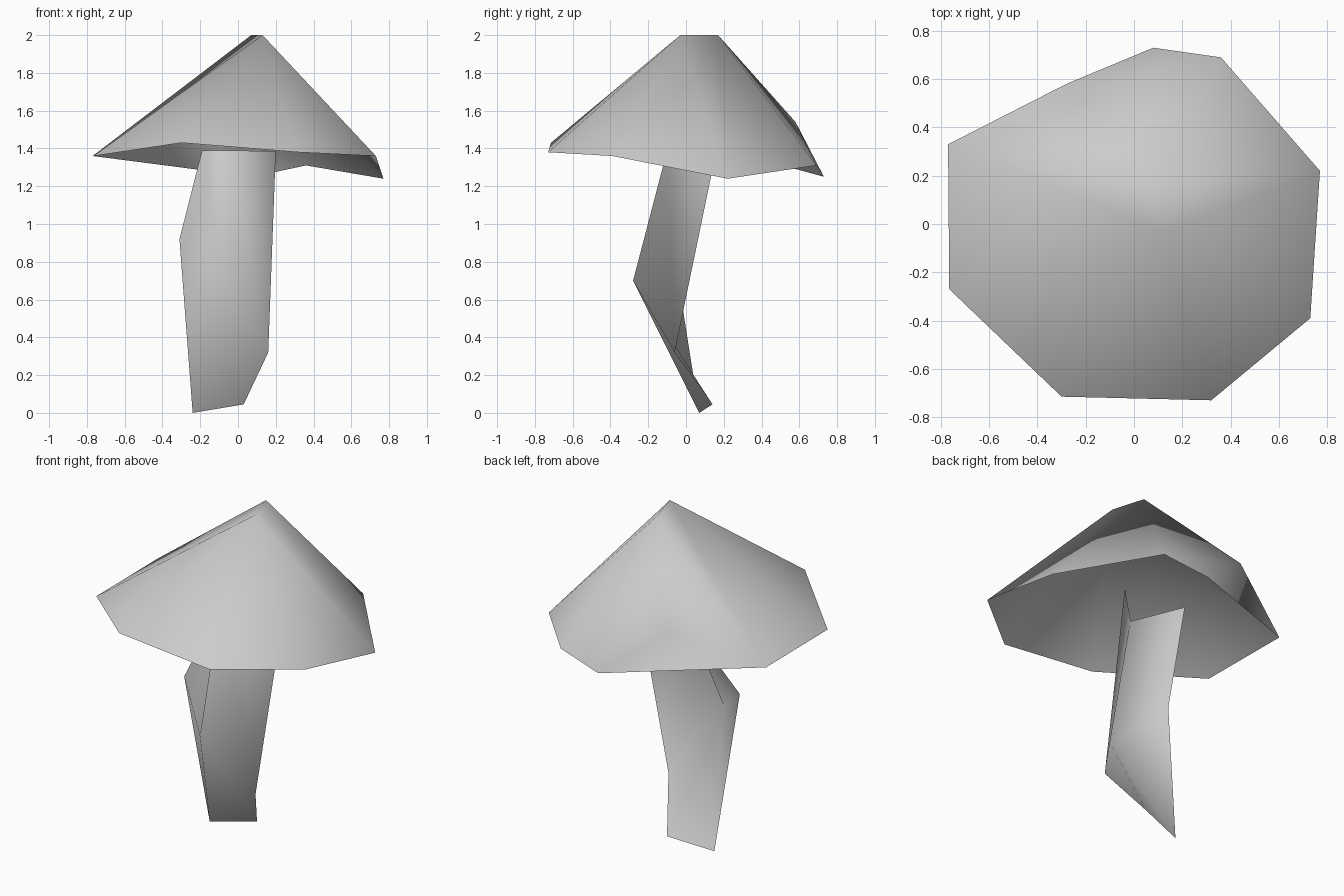
import bpy
import bmesh

default = bpy.data.objects.get("Cube")
if default:
    bpy.data.objects.remove(default, do_unlink=True)

grey = bpy.data.materials.new("plain_grey")
grey.use_nodes = True
colour = (0.6, 0.6, 0.6, 1)
grey.diffuse_color = colour
grey.node_tree.nodes["Principled BSDF"].inputs["Base Color"].default_value = colour


def fan(hub, ring):
    """Triangles from one hub point to each pair of neighbours in a ring."""
    return [(hub, a, b) for a, b in zip(ring, ring[1:])]


def sheet(name, points, faces):
    """Smooth open sheet from named corner points."""
    bm = bmesh.new()
    corner = {key: bm.verts.new(co) for key, co in points.items()}
    for face in faces:
        bm.faces.new([corner[key] for key in face])
    mesh = bpy.data.meshes.new(name)
    bm.to_mesh(mesh)
    bm.free()
    for poly in mesh.polygons:
        poly.use_smooth = True
    mesh.materials.append(grey)
    obj = bpy.data.objects.new(name, mesh)
    bpy.context.collection.objects.link(obj)
    return obj


# Mushroom cap: hollow shell with a short ridge on top and an uneven rim
cap_points = {
    "ridge_front": (0.13, -0.03, 2.0),
    "ridge_back": (0.07, 0.17, 2.0),
    "right_back": (-0.77, 0.33, 1.36),
    "right_front": (-0.765, -0.27, 1.36),
    "front_right": (-0.30, -0.715, 1.43),
    "front_left": (0.32, -0.73, 1.38),
    "left_front": (0.73, -0.39, 1.36),
    "left_back": (0.77, 0.22, 1.24),
    "back_left": (0.36, 0.69, 1.31),
    "back": (0.08, 0.73, 1.25),
    "shoulder": (-0.28, 0.58, 1.54),
}
cap_faces = fan("ridge_front", ["right_back", "right_front", "front_right",
                                "front_left", "left_front", "left_back",
                                "ridge_back", "right_back"])
cap_faces += fan("ridge_back", ["left_back", "back_left", "shoulder", "right_back"])
cap_faces += fan("shoulder", ["back_left", "back", "right_back"])
sheet("mushroom_cap", cap_points, cap_faces)

# Stem: bent channel, open at the back, with a keel along its front
stem_points = {
    "top_right": (-0.19, 0.21, 1.39),
    "top_left": (0.20, 0.16, 1.385),
    "top_keel": (-0.06, -0.10, 1.39),
    "mid_right": (-0.31, -0.075, 0.92),
    "mid_keel": (-0.06, -0.28, 0.70),
    "mid_left": (0.16, -0.06, 0.32),
    "foot_right": (-0.24, 0.07, 0.0),
    "foot_left": (0.03, 0.14, 0.045),
}
stem_faces = [("top_right", "mid_right", "mid_keel", "top_keel"),
              ("top_keel", "mid_keel", "mid_left", "top_left")]
stem_faces += fan("mid_keel", ["mid_right", "foot_right", "foot_left", "mid_left"])
sheet("mushroom_stem", stem_points, stem_faces)
